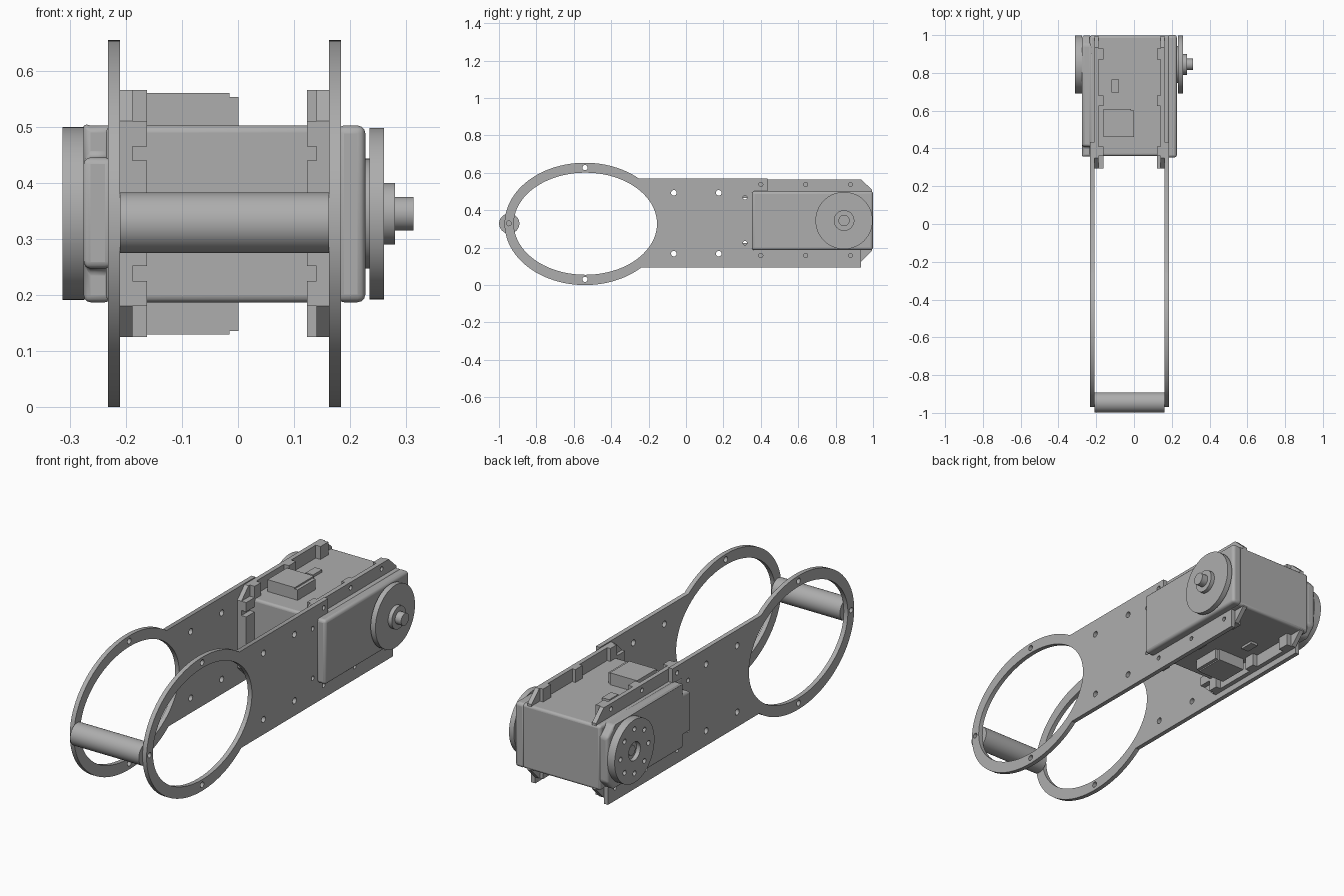
import bpy, bmesh, math
from mathutils import Matrix

old = bpy.data.objects.get("Cube")
if old:
    bpy.data.objects.remove(old, do_unlink=True)

grey = bpy.data.materials.new("light_grey")
grey.use_nodes = True
grey.diffuse_color = (0.42, 0.42, 0.42, 1)
grey.node_tree.nodes["Principled BSDF"].inputs["Base Color"].default_value = (0.42, 0.42, 0.42, 1)

AXLE = (0.845, 0.345)
# Local (u, v, w) becomes world (y, z, x)
SIDEWAYS = Matrix(((0, 0, 1, 0), (1, 0, 0, 0), (0, 1, 0, 0), (0, 0, 0, 1)))


def finish(name, bm, bevel=0.0, segments=3):
    bmesh.ops.remove_doubles(bm, verts=bm.verts, dist=0.0001)
    bmesh.ops.recalc_face_normals(bm, faces=bm.faces)
    mesh = bpy.data.meshes.new(name)
    bm.to_mesh(mesh)
    bm.free()
    mesh.materials.clear()
    mesh.materials.append(grey)
    for p in mesh.polygons:
        p.material_index = 0
    obj = bpy.data.objects.new(name, mesh)
    bpy.context.collection.objects.link(obj)
    if bevel:
        mod = obj.modifiers.new("rounded_edges", 'BEVEL')
        mod.width = bevel
        mod.segments = segments
        mod.limit_method = 'ANGLE'
    bpy.ops.object.select_all(action='DESELECT')
    obj.select_set(True)
    bpy.context.view_layer.objects.active = obj
    bpy.ops.object.shade_smooth_by_angle(angle=math.radians(35))
    return obj


def arc(cy, cz, ry, rz, start=0, end=360, n=24):
    full = end - start == 360
    steps = n if full else n - 1
    angles = [math.radians(start + (end - start) * i / steps) for i in range(n)]
    return [(cy + ry * math.cos(a), cz + rz * math.sin(a)) for a in angles]


def hole(y, z, r=0.011):
    return arc(y, z, r, r, n=16)


def slab(name, outline, x0, x1, holes=(), bevel=0.0):
    """Side profile with holes, given thickness between x0 and x1."""
    curve = bpy.data.curves.new(name + "_profile", 'CURVE')
    curve.dimensions = '2D'
    curve.fill_mode = 'BOTH'
    curve.extrude = (x1 - x0) / 2
    for loop in [outline, *holes]:
        s = curve.splines.new('POLY')
        s.points.add(len(loop) - 1)
        for p, (u, v) in zip(s.points, loop):
            p.co = (u, v, 0, 1)
        s.use_cyclic_u = True
    temp = bpy.data.objects.new(name + "_profile", curve)
    mesh = bpy.data.meshes.new_from_object(temp)
    bm = bmesh.new()
    bm.from_mesh(mesh)
    bpy.data.objects.remove(temp)
    bpy.data.curves.remove(curve)
    bpy.data.meshes.remove(mesh)
    bm.transform(Matrix.Translation(((x0 + x1) / 2, 0, 0)) @ SIDEWAYS)
    return finish(name, bm, bevel)


def box(name, x, y, z, bevel=0.0):
    bm = bmesh.new()
    bmesh.ops.create_cube(bm, size=1)
    for v in bm.verts:
        v.co = [r[0] + (c + 0.5) * (r[1] - r[0]) for c, r in zip(v.co, (x, y, z))]
    return finish(name, bm, bevel)


def disc(name, x0, x1, r, center=AXLE, n=64, bevel=0.0):
    bm = bmesh.new()
    bmesh.ops.create_cone(bm, cap_ends=True, segments=n, radius1=r, radius2=r, depth=x1 - x0)
    bm.transform(Matrix.Translation(((x0 + x1) / 2, *center)) @ SIDEWAYS)
    return finish(name, bm, bevel, 2)


# Side plates with an oval ring at the front
plate = arc(-0.54, 0.327, 0.43, 0.327, 48, 314.8, 72)
plate += [(0.935, 0.095), (0.935, 0.19), (0.435, 0.19), (0.435, 0.57)]
plate_holes = [arc(-0.538, 0.328, 0.383, 0.273, n=80)]
plate_holes += [hole(y, z, 0.015) for y in (-0.065, 0.175) for z in (0.168, 0.493)]
plate_holes += [hole(-0.54, 0.03, 0.014), hole(-0.54, 0.628, 0.014), hole(-0.947, 0.33, 0.013)]
plate_holes += [hole(0.315, z) for z in (0.225, 0.468)]
plate_holes += [hole(y, 0.158) for y in (0.4, 0.64, 0.88)] + [hole(0.4, 0.538)]

# Mounting ears lying against the inside of the plates
ear = [(0.295, 0.18), (0.35, 0.125), (0.935, 0.125), (0.995, 0.185),
       (0.995, 0.51), (0.935, 0.565), (0.35, 0.565), (0.295, 0.51)]
ear_holes = [hole(y, z) for y in (0.4, 0.64, 0.88) for z in (0.158, 0.538)]
ear_holes += [hole(0.315, z) for z in (0.225, 0.468)]

for side, px, ex, rx in (("right", (-0.232, -0.21), (-0.21, -0.188), (-0.188, -0.162)),
                         ("left", (0.162, 0.184), (0.14, 0.162), (0.123, 0.14))):
    slab(side + "_plate", plate, *px, plate_holes)
    slab(side + "_mounting_ear", ear, *ex, ear_holes)
    # Ribs on the inner face of each ear
    for i, (y0, y1) in enumerate(((0.36, 0.41), (0.625, 0.68), (0.87, 0.93))):
        for level, z in (("lower", (0.125, 0.2)), ("upper", (0.49, 0.565))):
            box(f"{side}_{level}_rib_{i + 1}", rx, (y0, y1), z)
    for i, z in enumerate(((0.18, 0.225), (0.252, 0.44), (0.465, 0.51))):
        box(f"{side}_front_tab_{i + 1}", rx, (0.295, 0.365), z)

# Cross rod joining the rings
disc("cross_rod", -0.21, 0.162, 0.054, (-0.945, 0.329), 48)

# Motor case with its covers
box("motor_case", (-0.235, 0.19), (0.36, 0.998), (0.187, 0.502), 0.012)
box("left_cover", (0.175, 0.227), (0.352, 1.0), (0.187, 0.502), 0.014)
cover = [(0.357, 0.247), (0.41, 0.247), (0.41, 0.187), (0.95, 0.187), (0.998, 0.235),
         (0.998, 0.454), (0.95, 0.502), (0.41, 0.502), (0.41, 0.445), (0.357, 0.445)]
slab("right_cover", cover, -0.275, -0.225, bevel=0.012)

# Cable housings above and below the case
for level, z, lip in (("upper", (0.49, 0.56), (0.49, 0.553)),
                      ("lower", (0.13, 0.2), (0.136, 0.2))):
    box(level + "_cable_housing", (-0.162, -0.015), (0.46, 0.61), z)
    box(level + "_housing_lip", (-0.015, 0.001), (0.46, 0.6), lip)
    box(level + "_latch", (-0.12, -0.08), (0.695, 0.765),
        (0.495, 0.515) if level == "upper" else (0.175, 0.195))

# Output horn on the left
disc("left_boss", 0.22, 0.236, 0.098)
disc("left_horn", 0.234, 0.26, 0.153)
disc("left_hub", 0.255, 0.28, 0.055)
disc("left_pin", 0.275, 0.313, 0.03, n=32)

# Idler horn on the right with its ring of screw holes
disc("right_horn_base", -0.292, -0.274, 0.154)
bolts = [hole(y, z, 0.012) for y, z in arc(*AXLE, 0.108, 0.108, n=8)]
slab("right_horn_face", arc(*AXLE, 0.154, 0.154, n=64), -0.313, -0.292,
     bolts + [arc(*AXLE, 0.045, 0.045, n=32)])
disc("right_horn_screw", -0.3, -0.29, 0.025, n=32)
